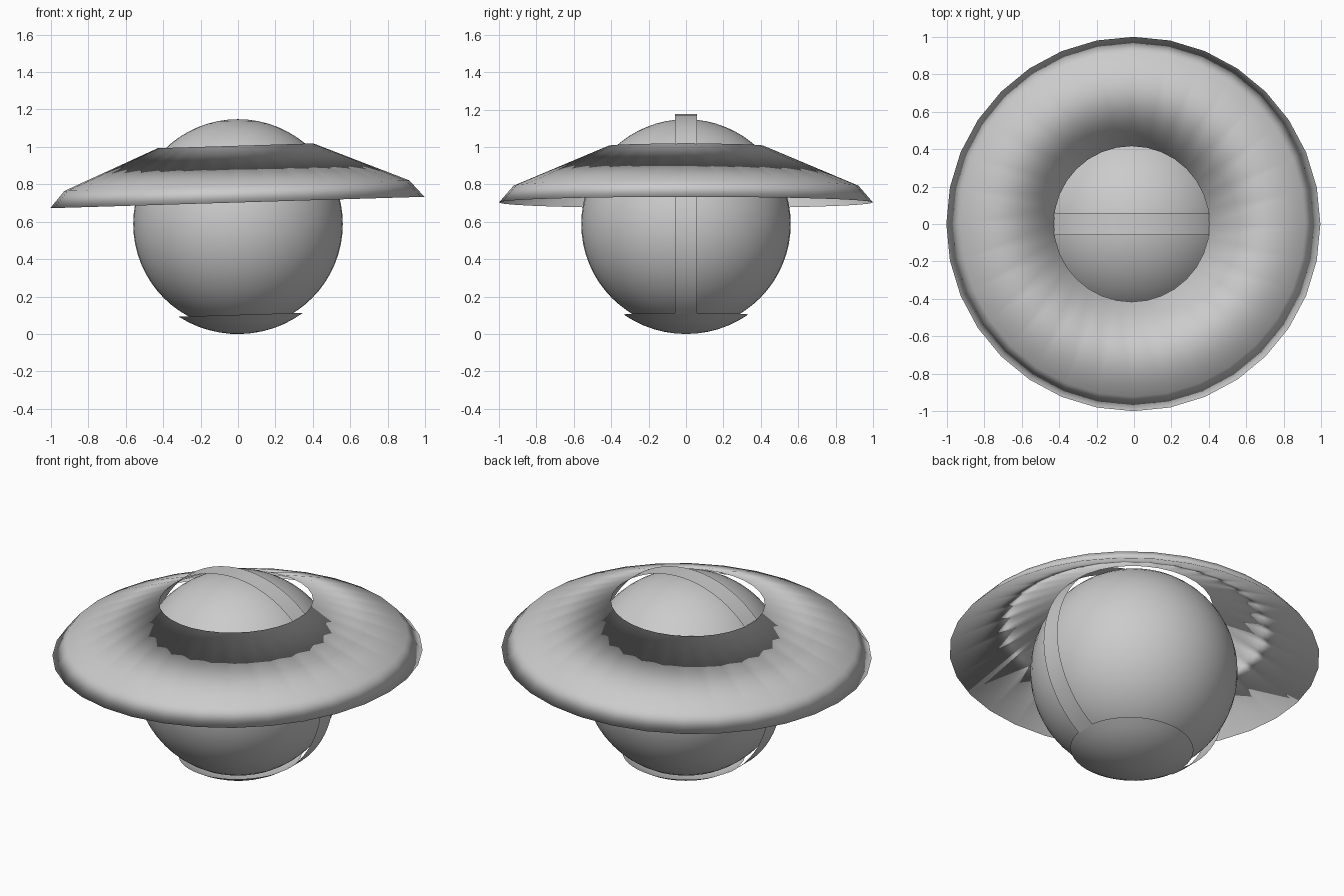
import bpy, bmesh
from math import sin, cos, radians, sqrt, asin
from mathutils import Vector

cube = bpy.data.objects.get("Cube")
if cube:
    bpy.data.objects.remove(cube, do_unlink=True)

CENTRE = Vector((0, 0, 0.588))
SHELL = 0.588            # radius of the cap and band
BAND_HALF = 0.058
CAP_Z = -0.485           # cap edge, below the centre
TILT = radians(-1.75)

grey = bpy.data.materials.new("plain grey")
grey.use_nodes = True
grey.diffuse_color = (0.6, 0.6, 0.6, 1)
grey.node_tree.nodes["Principled BSDF"].inputs["Base Color"].default_value = (0.6, 0.6, 0.6, 1)


def finish(name, bm, tilt=TILT, angle=40):
    """Turn the faces outward, then make a smooth-shaded object."""
    bm.normal_update()
    if sum(f.calc_area() * f.normal.dot(f.calc_center_median()) for f in bm.faces) < 0:
        bmesh.ops.reverse_faces(bm, faces=bm.faces)
    mesh = bpy.data.meshes.new(name)
    bm.to_mesh(mesh)
    bm.free()
    obj = bpy.data.objects.new(name, mesh)
    bpy.context.collection.objects.link(obj)
    obj.location = CENTRE
    obj.rotation_euler.y = tilt
    mesh.materials.append(grey)
    bpy.ops.object.select_all(action='DESELECT')
    obj.select_set(True)
    bpy.context.view_layer.objects.active = obj
    bpy.ops.object.shade_smooth_by_angle(angle=radians(angle))


def loft(rows):
    """Skin a list of equally long point rows with quads."""
    bm = bmesh.new()
    rings = [[bm.verts.new(p) for p in row] for row in rows]
    for a, b in zip(rings, rings[1:]):
        for i in range(len(a) - 1):
            bm.faces.new((a[i], b[i], b[i + 1], a[i + 1]))
    return bm


def lathe(profile, segments):
    """Spin a profile of (radius, height) points around the z axis."""
    turns = [radians(360 * k / segments) for k in range(segments + 1)]
    bm = loft([[(r * cos(a), r * sin(a), z) for r, z in profile] for a in turns])
    bmesh.ops.remove_doubles(bm, verts=bm.verts, dist=0.0001)
    return bm


# Inner ball
bm = bmesh.new()
bmesh.ops.create_uvsphere(bm, u_segments=48, v_segments=32, radius=0.56)
finish("ball", bm, tilt=0)

# Bottom cap, an open slice of the larger shell
edge = asin(sqrt(SHELL**2 - CAP_Z**2) / SHELL)
arc = [edge * j / 6 for j in range(7)]
finish("bottom_cap", lathe([(SHELL * sin(t), -SHELL * cos(t)) for t in arc], 48))

# Narrow band over the top, from cap edge to cap edge
start = edge - radians(1)
sweep = [start + (radians(360) - 2 * start) * k / 60 for k in range(61)]
finish("band", loft([[(SHELL * sin(t), y, -SHELL * cos(t)) for y in (BAND_HALF, -BAND_HALF)]
                     for t in sweep]))

# Solid sloping brim: long cone, steeper lip and a straight underside, all smooth
hole, shoulder, rim = (0.416, 0.418), (0.922, 0.205), (1.0, 0.115)
finish("brim", lathe([hole, shoulder, rim, hole], 32), angle=180)
